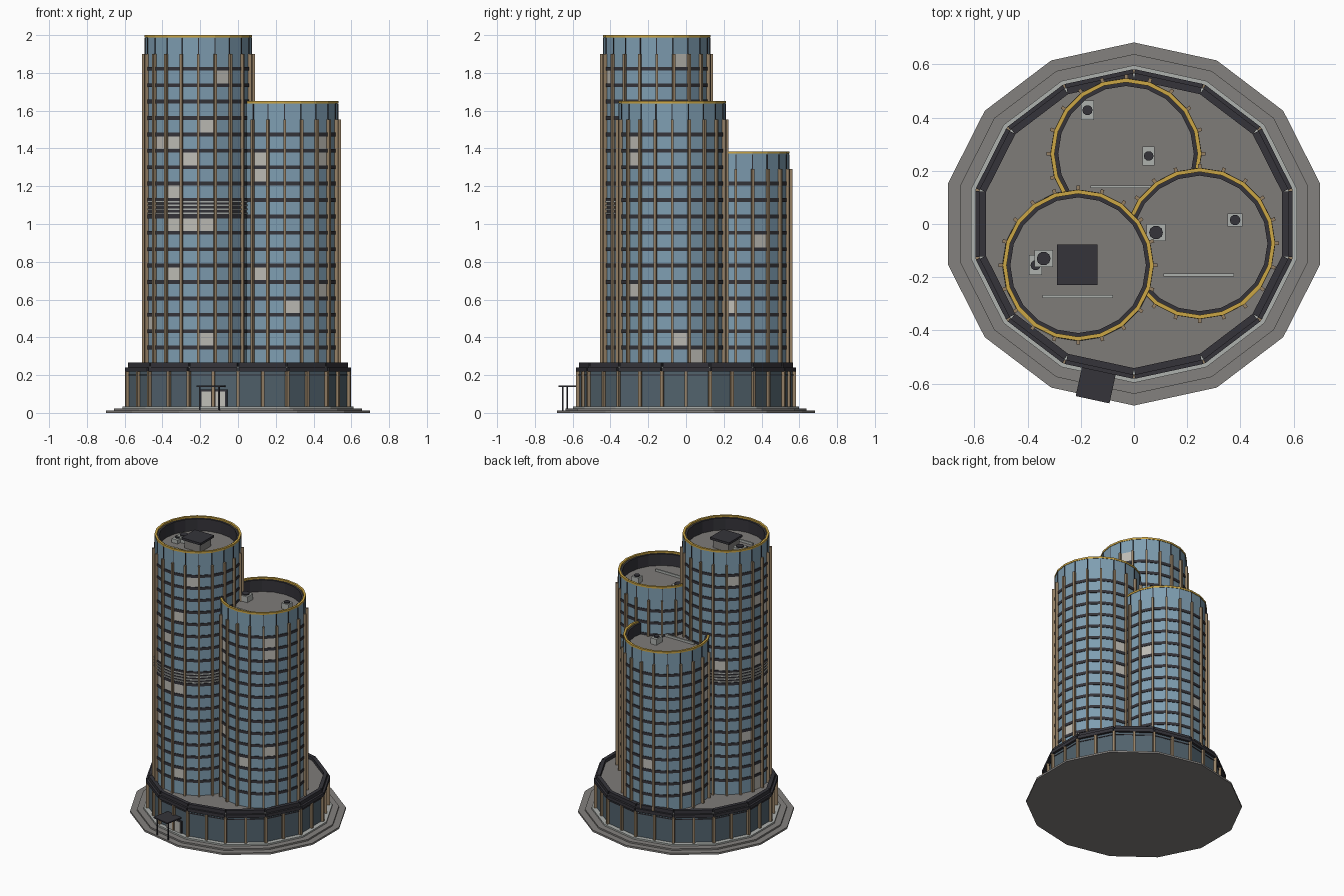
import bpy, bmesh, math, random
from mathutils import Matrix, Vector

if "Cube" in bpy.data.objects:
    bpy.data.objects.remove(bpy.data.objects["Cube"])

random.seed(4)
RATIO = 0.951            # podium is a slightly squashed 14-gon
FLOOR = 0.0868
BASE = 0.25
N = 20                   # tower sides


def material(name, r, g, b):
    m = bpy.data.materials.new(name)
    m.diffuse_color = (r, g, b, 1)
    m.use_nodes = True
    m.node_tree.nodes["Principled BSDF"].inputs["Base Color"].default_value = m.diffuse_color
    return m


STONE = material("grey stone", 0.23, 0.22, 0.21)
PALE = material("pale stone", 0.42, 0.44, 0.42)
DARK = material("dark metal", 0.035, 0.034, 0.042)
BRONZE = material("bronze", 0.30, 0.215, 0.13)
GOLD = material("gold trim", 0.60, 0.38, 0.06)
GLASS = material("blue glass", 0.21, 0.34, 0.44)
SMOKED = material("smoked glass", 0.085, 0.125, 0.155)
LIT = material("lit blind", 0.52, 0.51, 0.47)
ROOF = material("roof felt", 0.21, 0.20, 0.19)


def finish(name, bm, *mats):
    bmesh.ops.recalc_face_normals(bm, faces=bm.faces)
    me = bpy.data.meshes.new(name)
    bm.to_mesh(me)
    bm.free()
    for m in mats:
        me.materials.append(m)
    ob = bpy.data.objects.new(name, me)
    bpy.context.collection.objects.link(ob)
    return ob


def loop(bm, c, r, z, n, start=0.0, sy=1.0):
    return [bm.verts.new((c[0] + r * math.cos(start + 2 * math.pi * i / n),
                          c[1] + r * sy * math.sin(start + 2 * math.pi * i / n), z))
            for i in range(n)]


def bridge(bm, a, b):
    n = len(a)
    return [bm.faces.new((a[i], a[(i + 1) % n], b[(i + 1) % n], b[i])) for i in range(n)]


def prism(name, c, r, z0, z1, n, mat, start=0.0, sy=1.0):
    bm = bmesh.new()
    a, b = loop(bm, c, r, z0, n, start, sy), loop(bm, c, r, z1, n, start, sy)
    bridge(bm, a, b)
    bm.faces.new(a)
    bm.faces.new(b)
    return finish(name, bm, mat)


def add_tube(bm, c, ro, ri, z0, z1, n, start=0.0, sy=1.0):
    ls = [loop(bm, c, r, z, n, start, sy) for r, z in ((ro, z0), (ro, z1), (ri, z1), (ri, z0))]
    for k in range(4):
        bridge(bm, ls[k], ls[(k + 1) % 4])


def tube(name, c, ro, ri, z0, z1, n, mat, start=0.0, sy=1.0):
    bm = bmesh.new()
    add_tube(bm, c, ro, ri, z0, z1, n, start, sy)
    return finish(name, bm, mat)


def add_box(bm, centre, size, angle=0.0):
    m = Matrix.Translation(centre) @ Matrix.Rotation(angle, 4, 'Z') @ Matrix.Diagonal((*size, 1))
    bmesh.ops.create_cube(bm, size=1, matrix=m)


def box(name, centre, size, mat, angle=0.0):
    bm = bmesh.new()
    add_box(bm, centre, size, angle)
    return finish(name, bm, mat)


# ---- stepped plinth and podium
S14 = math.pi / 2
O = (0, 0)
prism("plinth_lower_step", O, 0.718, 0, 0.013, 14, STONE, S14, RATIO)
prism("plinth_middle_step", O, 0.672, 0.013, 0.024, 14, STONE, S14, RATIO)
prism("plinth_upper_step", O, 0.628, 0.024, 0.035, 14, PALE, S14, RATIO)
prism("podium_glass", O, 0.595, 0.035, 0.22, 14, SMOKED, S14, RATIO)
tube("podium_transom", O, 0.599, 0.59, 0.198, 0.204, 14, DARK, S14, RATIO)
prism("podium_roof", O, 0.592, 0.22, 0.243, 14, ROOF, S14, RATIO)
tube("podium_pale_edge", O, 0.596, 0.58, 0.222, 0.246, 14, PALE, S14, RATIO)


def corner(r, i):
    a = S14 + 2 * math.pi * i / 14
    return Vector((r * math.cos(a), r * RATIO * math.sin(a), 0))


fins, fascia = bmesh.new(), bmesh.new()
for i in range(14):
    p, q = corner(0.598, i), corner(0.598, i + 1)
    d = q - p
    ang = math.atan2(d.y, d.x)
    va = math.atan2(p.y, p.x) + math.pi / 2
    add_box(fins, (p.x, p.y, 0.128), (0.016, 0.026, 0.186), va)
    m = (p + q) / 2
    add_box(fins, (m.x, m.y, 0.128), (0.016, 0.026, 0.186), ang)
    # fascia and parapet panels leave a small joint at each corner
    for r, depth, z0, z1 in ((0.599, 0.026, 0.218, 0.241), (0.584, 0.026, 0.241, 0.266)):
        p, q = corner(r, i), corner(r, i + 1)
        m = (p + q) / 2
        add_box(fascia, (m.x, m.y, (z0 + z1) / 2), ((q - p).length - 0.004, depth, z1 - z0), ang)
finish("podium_fins", fins, BRONZE)
finish("podium_parapet", fascia, DARK)

# ---- entrance: doors, canopy and posts on the face left of front centre
p, q = corner(0.595, 6), corner(0.595, 7)
mid, along = (p + q) / 2, (q - p).normalized()
out = Vector((along.y, -along.x, 0))
if out.dot(mid) < 0:
    out = -out
ea = math.atan2(along.y, along.x)


def entrance(u, v, z):
    w = mid + along * u + out * v
    return (w.x, w.y, z)


for s in (-1, 1):
    box("entrance_door", entrance(s * 0.038, 0.004, 0.074), (0.052, 0.016, 0.078), LIT, ea)
    box("canopy_post", entrance(s * 0.052, 0.105, 0.076), (0.007, 0.007, 0.126), DARK, ea)
box("door_frame", entrance(0, 0.002, 0.078), (0.15, 0.012, 0.09), DARK, ea)
box("canopy", entrance(0, 0.058, 0.141), (0.13, 0.136, 0.009), DARK, ea)

# ---- towers: centre, floors, top, lit windows as (side, floor)
TOWERS = {
    "tall": ((-0.21, -0.155), 19, 2.0,
             [(15, 14), (13, 13), (14, 12), (16, 17), (13, 10), (13, 8), (14, 8), (15, 8),
              (13, 5), (1, 18), (15, 1)]),
    "middle": ((0.247, -0.073), 15, 1.65,
               [(13, 12), (13, 11), (13, 5), (15, 3), (17, 13), (17, 12), (17, 4), (0, 1), (1, 0)]),
    "short": ((-0.03, 0.264), 12, 1.385, [(1, 7), (19, 3)]),
}
R = 0.281


def buried(pt, top, own):
    """True where a taller tower swallows the point."""
    return any(k != own and t[2] > top and math.hypot(pt[0] - t[0][0], pt[1] - t[0][1]) < R - 0.01
               for k, t in TOWERS.items())


for name, (c, floors, top, lit) in TOWERS.items():
    eave = BASE + floors * FLOOR
    for side in range(4, 13):
        lit = lit + [(side, f) for f in range(floors) if random.random() < 0.06]
    # glass shaft, one quad for each window
    bm = bmesh.new()
    rows = [loop(bm, c, R, 0.24 if f == 0 else BASE + f * FLOOR, N) for f in range(floors + 1)]
    for f in range(floors):
        for side, face in enumerate(bridge(bm, rows[f], rows[f + 1])):
            face.material_index = 1 if (side, f) in lit else 0
            if name == "tall" and f == 9:
                face.material_index = 2
    finish(name + "_tower_glass", bm, GLASS, LIT, DARK)
    # dark floor bands
    bm = bmesh.new()
    for f in range(1, floors):
        z = BASE + f * FLOOR
        add_tube(bm, c, R + 0.004, R - 0.004, z - 0.001, z + 0.019, N)
    finish(name + "_tower_floor_bands", bm, DARK)
    # bronze fins, and dark joints in the crown above
    fins, joints = bmesh.new(), bmesh.new()
    for i in range(N):
        a = 2 * math.pi * i / N
        def at(r): return (c[0] + r * math.cos(a), c[1] + r * math.sin(a))
        if buried(at(R + 0.01), top, name):
            continue
        add_box(fins, (*at(R + 0.005), (0.24 + eave) / 2), (0.026, 0.013, eave - 0.24), a)
        add_box(joints, (*at(R), (eave + top) / 2 - 0.008), (0.006, 0.005, top - eave - 0.016), a)
    finish(name + "_tower_fins", fins, BRONZE)
    finish(name + "_crown_joints", joints, DARK)
    # crown: glass skin, dark lining, gold rim, roof deck
    tube(name + "_crown_glass", c, R, R - 0.008, eave, top - 0.012, N, GLASS)
    tube(name + "_crown_lining", c, R - 0.008, R - 0.026, eave, top - 0.012, N, DARK)
    tube(name + "_gold_rim", c, R + 0.003, R - 0.012, top - 0.013, top, N, GOLD)
    prism(name + "_roof_deck", c, R - 0.01, eave - 0.012, eave + 0.003, N, ROOF)
    # long pipe across the roof
    px, py = {"tall": (-0.212, -0.272), "middle": (0.243, -0.192), "short": (-0.032, 0.14)}[name]
    box(name + "_roof_pipe", (px, py, eave + 0.011), (0.265, 0.011, 0.016), PALE)

# ---- louvred plant floor on the tall tower
bm = bmesh.new()
for k in range(4):
    z = BASE + 9 * FLOOR + 0.022 + k * 0.0205
    add_tube(bm, TOWERS["tall"][0], R + 0.006, R - 0.004, z, z + 0.008, N)
finish("plant_louvres", bm, PALE)

# ---- rooftop plant
box("lift_house", (-0.213, -0.153, 1.932), (0.125, 0.125, 0.06), STONE)
box("lift_house_roof", (-0.213, -0.153, 1.97), (0.152, 0.152, 0.016), DARK)
for x, y, w, d, z in ((-0.34, -0.13, 0.07, 0.065, 1.9), (-0.37, -0.155, 0.048, 0.075, 1.9),
                      (0.083, -0.032, 0.072, 0.065, 1.552), (0.38, 0.015, 0.055, 0.05, 1.552),
                      (-0.175, 0.428, 0.048, 0.072, 1.292), (0.055, 0.256, 0.046, 0.072, 1.292)):
    h = 0.03 if (w, d) == (0.048, 0.075) else 0.045
    box("air_unit", (x, y, z + h / 2), (w, d, h), PALE)
    prism("air_unit_fan", (x, y), min(w, d) * 0.4, z + h, z + h + 0.008, 10, DARK)
